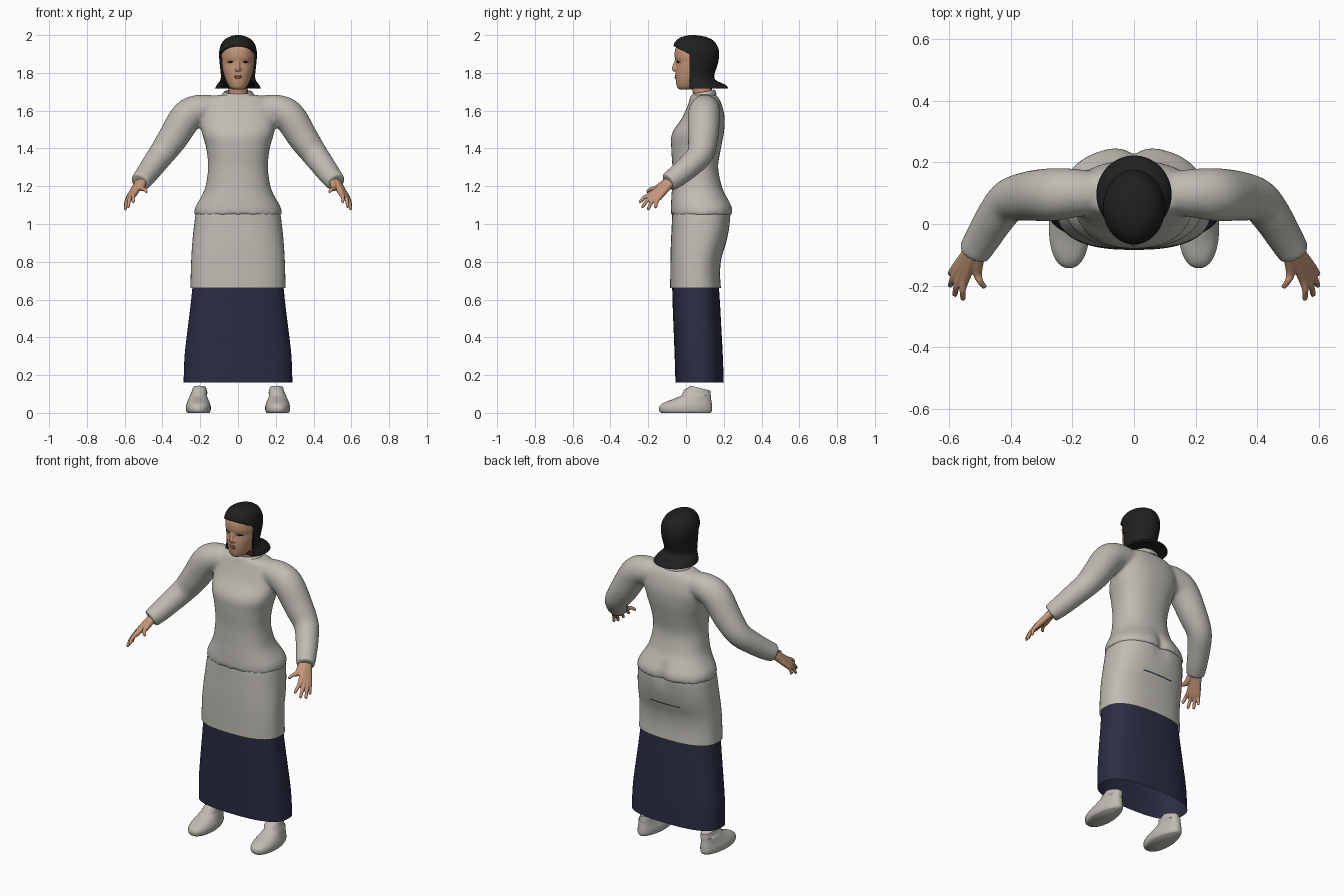
import bpy, bmesh, math
from mathutils import Vector

cube = bpy.data.objects.get("Cube")
if cube:
    bpy.data.objects.remove(cube, do_unlink=True)


def material(name, r, g, b):
    mat = bpy.data.materials.new(name)
    mat.use_nodes = True
    mat.diffuse_color = (r, g, b, 1)
    bsdf = mat.node_tree.nodes["Principled BSDF"]
    bsdf.inputs["Base Color"].default_value = (r, g, b, 1)
    bsdf.inputs["Roughness"].default_value = 0.8
    return mat


CLOTH = material("pale cloth", .52, .5, .45)
NAVY = material("navy cloth", .024, .026, .058)
SKIN = material("skin", .56, .31, .19)
LIPS = material("lips", .42, .19, .13)
HAIR = material("black hair", .014, .014, .014)


def spline(rows, steps):
    """Smooth interpolation through rows of numbers."""
    rows = [tuple(r) for r in rows]
    padded = [rows[0]] + rows + [rows[-1]]
    out = []
    for a, b, c, d in zip(padded, padded[1:], padded[2:], padded[3:]):
        for i in range(steps):
            t = i / steps
            out.append([q + .5 * t * (r - p + t * (2 * p - 5 * q + 4 * r - s + t * (3 * (q - r) + s - p)))
                        for p, q, r, s in zip(a, b, c, d)])
    return out + [list(rows[-1])]


def bridge(bm, rings, caps):
    loops = [[bm.verts.new(p) for p in ring] for ring in rings]
    for low, high in zip(loops, loops[1:]):
        for i in range(len(low)):
            j = (i + 1) % len(low)
            bm.faces.new((low[i], low[j], high[j], high[i]))
    if caps:
        bm.faces.new(loops[0][::-1])
        bm.faces.new(loops[-1])


def loft(bm, rows, power=2, x=0, steps=4, caps=True, sides=56, cleft=0, tilt=0):
    """Stack oval rings given as (height, half width, front y, back y)."""
    rings = []
    for z, w, front, back in spline(rows, steps):
        ring = []
        for i in range(sides):
            a = math.tau * i / sides
            c, s = math.cos(a), math.sin(a)
            px = w * math.copysign(abs(c) ** (2 / power), c)
            py = (front + back) / 2 + (back - front) / 2 * math.copysign(abs(s) ** (2 / power), s)
            if s > 0:
                py -= cleft * math.exp(-(px / .03) ** 2) * math.exp(-((z - 1.07) / .07) ** 2)
            ring.append((x + px, py, z + tilt * (py - (front + back) / 2)))
        rings.append(ring)
    bridge(bm, rings, caps)


def tube(bm, rows, steps=5, sides=24):
    """Sweep a round section along points given as (x, y, z, radius)."""
    pts = spline(rows, steps)
    rings = []
    for i, p in enumerate(pts):
        ahead, behind = pts[min(i + 1, len(pts) - 1)], pts[max(i - 1, 0)]
        turn = (Vector(ahead[:3]) - Vector(behind[:3])).to_track_quat("Z", "Y")
        rings.append([Vector(p[:3]) + turn @ Vector((p[3] * math.cos(math.tau * k / sides),
                      p[3] * math.sin(math.tau * k / sides), 0)) for k in range(sides)])
    bridge(bm, rings, True)


def finish(bm, name, *mats, angle=50):
    bmesh.ops.recalc_face_normals(bm, faces=bm.faces)
    mesh = bpy.data.meshes.new(name)
    bm.to_mesh(mesh)
    bm.free()
    for mat in mats:
        mesh.materials.append(mat)
    mesh.shade_smooth()
    mesh.set_sharp_from_angle(angle=math.radians(angle))
    obj = bpy.data.objects.new(name, mesh)
    bpy.context.collection.objects.link(obj)
    return obj


def fuse(obj, voxel, rounds):
    """Melt overlapping volumes into one smooth skin."""
    remesh = obj.modifiers.new("Fuse", "REMESH")
    remesh.mode = "VOXEL"
    remesh.voxel_size = voxel
    remesh.use_smooth_shade = True
    smooth = obj.modifiers.new("Soften", "SMOOTH")
    smooth.factor = .5
    smooth.iterations = rounds


def mirrored(rows, s):
    return [(s * x, y, z, r) for x, y, z, r in rows]


# Tunic: torso and both sleeves fused together
bm = bmesh.new()
loft(bm, [(1.05, .232, -.08, .25), (1.09, .226, -.08, .247), (1.15, .192, -.077, .215),
          (1.2, .172, -.074, .19), (1.3, .158, -.072, .17), (1.4, .168, -.078, .185),
          (1.48, .19, -.074, .2), (1.56, .2, -.022, .205), (1.63, .19, .01, .19),
          (1.67, .15, .025, .17), (1.685, .09, .04, .15)], power=2.3, cleft=.025)
for s in (1, -1):
    tube(bm, mirrored([(.12, .1, 1.61, .07), (.2, .1, 1.605, .08), (.27, .095, 1.57, .086),
                       (.345, .09, 1.455, .08), (.405, .075, 1.37, .07), (.45, .02, 1.31, .064),
                       (.49, -.045, 1.255, .058), (.52, -.095, 1.22, .052)], s))
fuse(finish(bm, "tunic", CLOTH), .01, 5)

# Collar
bm = bmesh.new()
loft(bm, [(1.665, .092, .015, .162), (1.69, .083, .025, .157), (1.7, .074, .035, .15)],
     caps=False, tilt=.2)
finish(bm, "collar", CLOTH)

# Overskirt with a dark seam slit across the seat
bm = bmesh.new()
loft(bm, [(.66, .252, -.084, .185), (.74, .25, -.083, .18), (.82, .247, -.082, .188),
          (.9, .242, -.08, .212), (.98, .234, -.076, .23), (1.06, .222, -.072, .238),
          (1.09, .2, -.06, .225)], power=2.5, caps=False, cleft=.02)
for height in (.884, .891):
    bmesh.ops.bisect_plane(bm, geom=bm.verts[:] + bm.edges[:] + bm.faces[:],
                           plane_co=(0, 0, height), plane_no=(0, 0, 1))
for f in bm.faces:
    c = f.calc_center_median()
    f.material_index = int(.884 < c.z < .891 and c.y > .1 and abs(c.x) < .11)
finish(bm, "overskirt", CLOTH, NAVY)

# Long skirt, open below
bm = bmesh.new()
loft(bm, [(.16, .288, -.056, .2), (.3, .283, -.06, .195), (.45, .266, -.066, .187),
          (.58, .25, -.071, .18), (.7, .238, -.074, .172)], power=2.6, caps=False)
finish(bm, "long_skirt", NAVY)

# Shoes and hands
fingers = {"index": [(.548, -.178, 1.16), (.555, -.248, 1.115)],
           "middle": [(.562, -.17, 1.15), (.582, -.234, 1.088)],
           "ring": [(.572, -.155, 1.145), (.598, -.203, 1.075)],
           "little": [(.575, -.138, 1.145), (.598, -.163, 1.085)],
           "thumb": [(.508, -.155, 1.19), (.483, -.208, 1.17)]}
for s, side in ((1, "left"), (-1, "right")):
    bm = bmesh.new()
    loft(bm, [(0, .058, -.132, .13), (.012, .065, -.142, .138), (.035, .066, -.14, .138),
              (.055, .06, -.115, .136), (.075, .053, -.062, .133), (.1, .046, -.01, .132),
              (.13, .04, .025, .128)], power=2.3, x=s * .21, sides=40, tilt=0)
    for v in bm.verts:
        # Narrow heel, and an ankle opening that drops to the back
        v.co.x = s * .21 + (v.co.x - s * .21) * (1 - max(0, v.co.y) * 1.6)
        if v.co.z > .1:
            v.co.z += (.08 - v.co.y) * .25
            v.co.x -= s * .006
    finish(bm, side + "_shoe", CLOTH, angle=60)

    bm = bmesh.new()
    for name, (knuckle, tip) in fingers.items():
        k, t = Vector(knuckle), Vector(tip)
        wrist = Vector((.522, -.095, 1.215)) + (k - Vector((.555, -.16, 1.155))) * .45
        start = wrist + Vector((-.012, .03, .02))
        bend = k.lerp(t, .5) + Vector((.004, -.003, .006))
        tube(bm, mirrored([(*start, .022), (*wrist, .021), (*k, .0155), (*bend, .0105),
                           (*t.lerp(k, .08), .0085), (*t, .004)], s), sides=14)
    fuse(finish(bm, side + "_hand", SKIN), .004, 3)

# Neck
bm = bmesh.new()
tube(bm, [(0, .1, 1.62, .058), (0, .09, 1.69, .052), (0, .065, 1.8, .052)])
finish(bm, "neck", SKIN)

# Head with nose, jaw and brow fused
bm = bmesh.new()
loft(bm, [(1.712, .024, -.032, .03), (1.722, .042, -.046, .06), (1.75, .06, -.053, .1),
          (1.785, .073, -.056, .13), (1.82, .082, -.055, .14), (1.856, .086, -.052, .15),
          (1.885, .088, -.06, .155), (1.93, .082, -.056, .145), (1.965, .06, -.03, .12)], power=2.1)
tube(bm, [(0, -.046, 1.875, .008), (0, -.056, 1.85, .0095), (0, -.063, 1.826, .012),
          (0, -.056, 1.812, .012)], sides=16)
for s in (1, -1):
    tube(bm, mirrored([(.004, -.06, 1.822, .007), (.012, -.053, 1.82, .009), (.016, -.045, 1.82, .005)], s), sides=12)
fuse(finish(bm, "head", SKIN), .004, 3)

# Mouth and eyes
for name, z, r in (("upper_lip", 1.785, .0045), ("lower_lip", 1.776, .005)):
    bm = bmesh.new()
    tube(bm, [(-.024, -.048, 1.781, .001), (-.01, -.054, z, r), (.01, -.054, z, r),
              (.024, -.048, 1.781, .001)], sides=12)
    finish(bm, name, LIPS)
for s, side in ((1, "left"), (-1, "right")):
    bm = bmesh.new()
    tube(bm, mirrored([(.019, -.046, 1.854, .001), (.03, -.045, 1.858, .0045),
                       (.044, -.04, 1.858, .0045), (.058, -.029, 1.855, .001)], s), sides=12)
    finish(bm, side + "_eye", HAIR)

# Hair: a full shell, cut along the hairline and the cheek
bm = bmesh.new()
loft(bm, [(1.718, .122, -.03, .222), (1.735, .113, -.04, .212), (1.762, .094, -.055, .158),
          (1.79, .091, -.065, .15), (1.83, .095, -.07, .163), (1.87, .099, -.07, .173),
          (1.91, .1, -.07, .175), (1.945, .092, -.066, .165), (1.973, .074, -.05, .142),
          (1.992, .044, -.018, .1), (2, .012, .018, .05)])
hairline, cheek = Vector((0, -.065, 1.942)), Vector((0, .018, 1.8))
slope, back = Vector((0, .5, 1)), Vector((0, 1, 0))
for point, normal in ((hairline, slope), (cheek, back)):
    bmesh.ops.bisect_plane(bm, geom=bm.verts[:] + bm.edges[:] + bm.faces[:],
                           plane_co=point, plane_no=normal)
front = [f for f in bm.faces if (f.calc_center_median() - hairline).dot(slope) < 0
         and (f.calc_center_median() - cheek).dot(back) < 0]
bmesh.ops.delete(bm, geom=front, context="FACES")
shell = finish(bm, "hair", HAIR, angle=60).modifiers.new("Thickness", "SOLIDIFY")
shell.thickness = .01
shell.offset = -1
